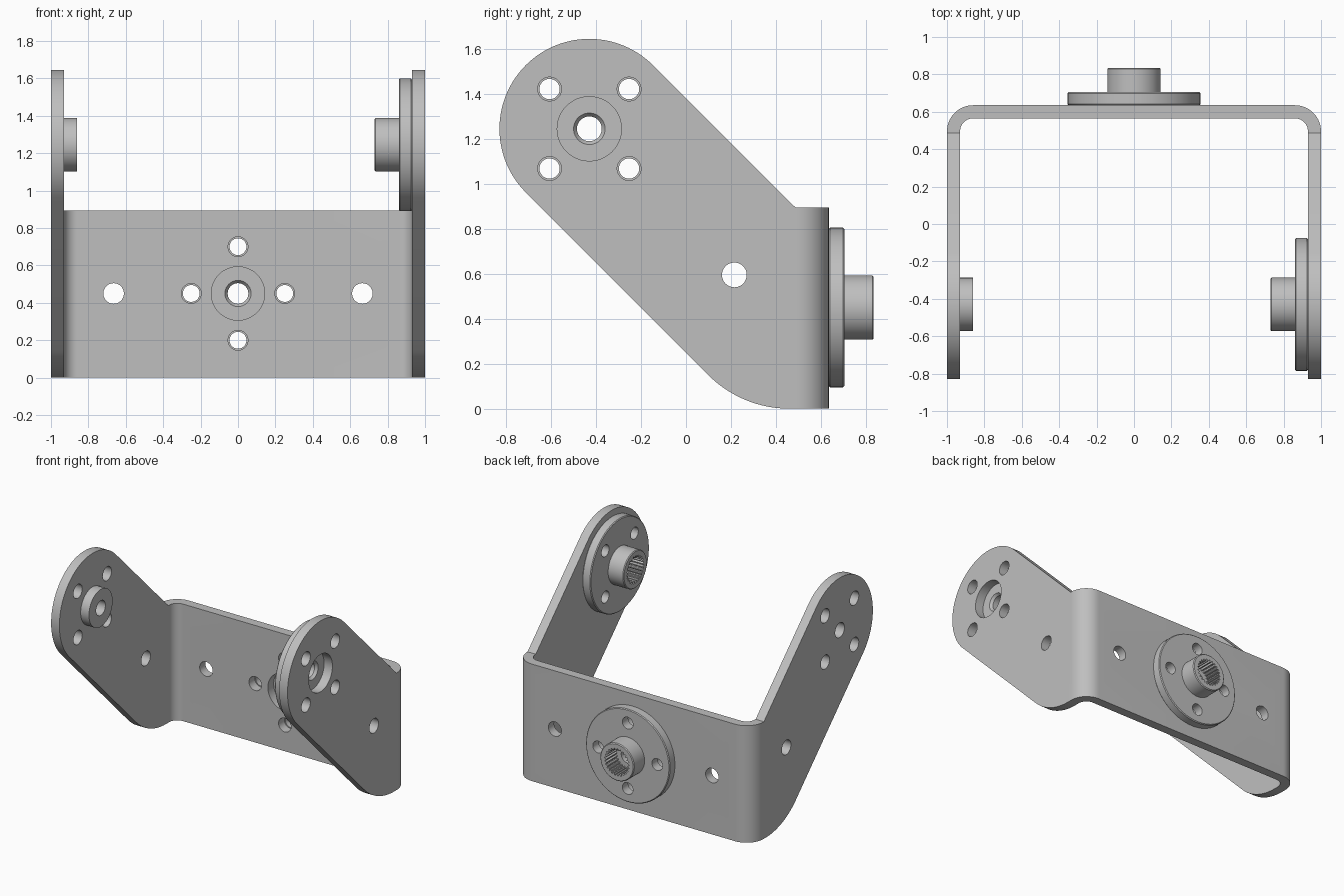
import bpy, bmesh
from math import pi, sin, cos, radians
from mathutils import Matrix, Vector

if "Cube" in bpy.data.objects:
    bpy.data.objects.remove(bpy.data.objects["Cube"])

metal = bpy.data.materials.new("grey_metal")
metal.use_nodes = True
GREY = (0.52, 0.52, 0.52, 1)
metal.diffuse_color = GREY
metal.node_tree.nodes["Principled BSDF"].inputs["Base Color"].default_value = GREY

# Main measurements
T = 0.07                      # sheet thickness
BACK = 0.635                  # rear face of the sheet
PIVOT = Vector((-0.43, 1.245))   # arm pivot in y, z
MID = 0.45                    # height of the rear pivot
BOSS, DISC, RING = 0.143, 0.355, 0.25
TO_Y = Matrix.Rotation(-pi / 2, 4, 'X')
TO_NEG_X = Matrix.Rotation(-pi / 2, 4, 'Y')


def make_object(name, bm):
    bmesh.ops.recalc_face_normals(bm, faces=bm.faces)
    mesh = bpy.data.meshes.new(name)
    bm.to_mesh(mesh)
    bm.free()
    mesh.materials.append(metal)
    obj = bpy.data.objects.new(name, mesh)
    bpy.context.collection.objects.link(obj)
    return obj


def extrude(name, points, offset):
    bm = bmesh.new()
    face = bm.faces.new([bm.verts.new(p) for p in points])
    out = bmesh.ops.extrude_face_region(bm, geom=[face])
    moved = [v for v in out["geom"] if isinstance(v, bmesh.types.BMVert)]
    bmesh.ops.translate(bm, verts=moved, vec=offset)
    return make_object(name, bm)


def arc(cx, cy, r, start, end, n):
    angles = [radians(start + (end - start) * i / n) for i in range(n + 1)]
    return [(cx + r * cos(a), cy + r * sin(a)) for a in angles]


def pins(name, specs, matrix):
    """Cylinders along local z, each given as (x, y, radius, low, high)."""
    bm = bmesh.new()
    for x, y, r, low, high in specs:
        place = Matrix.Translation((x, y, (low + high) / 2))
        bmesh.ops.create_cone(bm, cap_ends=True, segments=48, radius1=r, radius2=r,
                              depth=high - low, matrix=matrix @ place)
    return make_object(name, bm)


def apply_boolean(obj, cutter, operation):
    mod = obj.modifiers.new("cut", 'BOOLEAN')
    mod.object, mod.operation, mod.solver = cutter, operation, 'EXACT'
    bpy.context.view_layer.objects.active = obj
    bpy.ops.object.modifier_apply(modifier=mod.name)
    bpy.data.objects.remove(cutter)


def smooth(obj):
    bpy.ops.object.select_all(action='DESELECT')
    obj.select_set(True)
    bpy.context.view_layer.objects.active = obj
    bpy.ops.object.shade_smooth_by_angle(angle=radians(30))


def lathe(name, profile, matrix, steps, teeth=()):
    """Closed profile of (radius, height); points listed in teeth are notched."""
    bm = bmesh.new()
    rings = []
    for s in range(steps):
        a = 2 * pi * s / steps
        ring = []
        for i, (r, h) in enumerate(profile):
            if i in teeth and s % 4 < 2:
                r -= 0.014
            ring.append(bm.verts.new(matrix @ Vector((r * cos(a), r * sin(a), h))))
        rings.append(ring)
    count = len(profile)
    for s in range(steps):
        a, b = rings[s], rings[(s + 1) % steps]
        for i in range(count):
            j = (i + 1) % count
            bm.faces.new((a[i], a[j], b[j], b[i]))
    return make_object(name, bm)


def bolt_circle(start, r, low, high):
    return [(x, y, r, low, high) for x, y in arc(0, 0, RING, start, start + 270, 3)]


# Bent sheet: U-shaped plan, trimmed to the side outline
right_outer = arc(0.86, BACK - 0.14, 0.14, 0, 90, 14)
right_inner = arc(0.86, BACK - 0.14, 0.14 - T, 90, 0, 14)
half = [(1, -1)] + right_outer
inner = right_inner + [(1 - T, -1)]
plan = half + [(-x, y) for x, y in reversed(half)]
plan += [(-x, y) for x, y in reversed(inner)] + inner
bracket = extrude("bent_bracket", [(x, y, -0.1) for x, y in plan], (0, 0, 2))

outline = arc(PIVOT.x, PIVOT.y, 0.4, 45, 225, 56)
outline += arc(0.46, 0.51, 0.51, 225, 270, 16)
outline += [(0.8, 0), (0.8, 0.895), (0.487, 0.895)]
trim = extrude("trim", [(-1.2, y, z) for y, z in outline], (2.4, 0, 0))
apply_boolean(bracket, trim, 'INTERSECT')

# Holes through both arms
arm_pivot = Matrix.Translation((0, PIVOT.x, PIVOT.y)) @ TO_NEG_X
slot = Vector((0.595 - PIVOT.y, 0.215 - PIVOT.x))
arm_holes = [(0, 0, BOSS, -1.2, 1.2), (slot.x, slot.y, 0.055, -1.2, 1.2)]
arm_holes += bolt_circle(45, 0.053, -1.2, 1.2)
apply_boolean(bracket, pins("arm_cutter", arm_holes, arm_pivot), 'DIFFERENCE')

# Holes through the rear wall
rear_pivot = Matrix.Translation((0, BACK, MID)) @ TO_Y
rear_holes = [(0, 0, BOSS, -0.2, 0.2)] + bolt_circle(0, 0.053, -0.2, 0.2)
rear_holes += [(side * 0.665, 0, 0.055, -0.2, 0.2) for side in (-1, 1)]
apply_boolean(bracket, pins("rear_cutter", rear_holes, rear_pivot), 'DIFFERENCE')
smooth(bracket)

# Splined horns: disc, boss, toothed socket and countersunk screw hole
C = 0.006
horn_profile = [(0.07, 0), (0.055, 0.02), (0.055, T), (0.104, T), (0.104, 0.2),
                (BOSS - C, 0.2), (BOSS, 0.2 - C), (BOSS, T),
                (DISC - C, T), (DISC, T - C), (DISC, C), (DISC - C, 0)]
left_pivot = Matrix.Translation((1 - T, 0, 0)) @ arm_pivot
for name, matrix, start in (("rear_horn", rear_pivot, 0), ("left_horn", left_pivot, 45)):
    horn = lathe(name, horn_profile, matrix, 100, teeth=(3, 4))
    holes = pins("horn_cutter", bolt_circle(start, 0.045, -0.1, 0.15), matrix)
    apply_boolean(horn, holes, 'DIFFERENCE')
    smooth(horn)

# Bushing seated flush in the right arm
bush_profile = [(0.056, 1), (BOSS, 1), (BOSS, 0.86), (0.056, 0.86)]
smooth(lathe("right_bushing", bush_profile, arm_pivot, 64))
